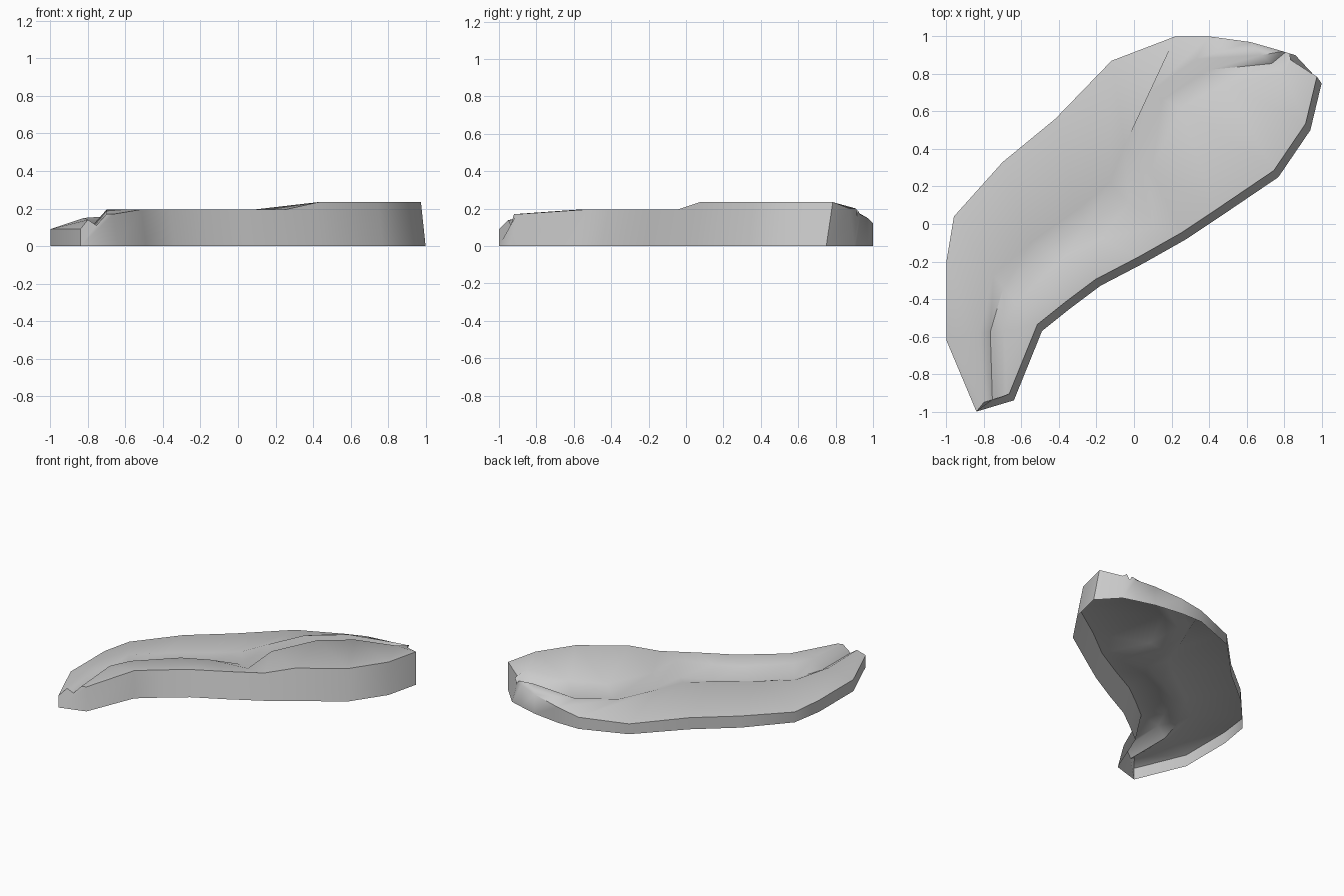
import bpy
import bmesh
from math import radians
from mathutils import Vector

old = bpy.data.objects.get("Cube")
if old:
    bpy.data.objects.remove(old, do_unlink=True)

# Single stone colour
stone = bpy.data.materials.new("light_grey")
stone.use_nodes = True
grey = (0.6, 0.6, 0.6, 1)
stone.diffuse_color = grey
stone.node_tree.nodes["Principled BSDF"].inputs["Base Color"].default_value = grey

# Cross sections from tail to head: plan positions of front foot, crest,
# ridge and back foot, then heights of rim, crest, ridge and back edge
stations = [
    ((-.64, -.94), (-.7, -.92), (-.8, -.95), (-.84, -1), .17, .17, .14, .09),
    ((-.49, -.57), (-.7, -.57), (-.82, -.58), (-1, -.62), .195, .195, .15, .09),
    ((-.34, -.45), (-.63, -.42), (-.75, -.27), (-1, -.2), .195, .195, .155, .09),
    ((-.18, -.33), (-.37, -.17), (-.55, -.1), (-.96, .04), .195, .195, .155, .08),
    ((.05, -.21), (-.18, -.08), (-.3, .08), (-.7, .33), .195, .195, .155, .09),
    ((.28, -.08), (.1, -.02), (-.13, .22), (-.42, .56), .195, .18, .155, .09),
    ((.46, .04), (.09, .28), (-.05, .42), (-.12, .87), .235, .195, .155, .08),
    ((.77, .25), (.25, .62), (.08, .7), (.22, 1), .235, .195, .155, .09),
    ((.94, .5), (.48, .75), (.33, .88), (.4, 1), .235, .21, .16, .12),
    ((1, .75), (.8, .8), (.68, .9), (.62, .97), .235, .23, .19, .15),
    ((.86, .9), (.83, .91), (.79, .92), (.76, .93), .2, .2, .19, .17),
]


def section(front, crest, ridge, back, z_rim, z_crest, z_ridge, z_back, lean):
    """Points from the front foot over the top to the back foot."""
    foot, heel = Vector((*front, 0)), Vector((*back, 0))
    rim = foot + Vector((-.025, lean, z_rim))
    top = Vector((*crest, z_crest))
    hump = Vector((*ridge, z_ridge))
    trough = top.lerp(hump, .55)
    trough.z = z_ridge - .03
    return [foot, rim, top, trough, hump, Vector((*back, z_back)), heel]


# Hollow slab lofted through the sections, left open underneath
bm = bmesh.new()
rows = []
for s in stations:
    lean = -.025 if s is stations[-1] else .035
    rows.append([bm.verts.new(p) for p in section(*s, lean)])
for a, b in zip(rows, rows[1:]):
    for k in range(len(a) - 1):
        bm.faces.new((a[k], b[k], b[k + 1], a[k + 1]))

# Tail and head end walls
bm.faces.new(rows[0])
bm.faces.new(rows[-1][::-1])
bmesh.ops.recalc_face_normals(bm, faces=bm.faces)
if sum(f.normal.z for f in bm.faces) < 0:
    bmesh.ops.reverse_faces(bm, faces=bm.faces)

mesh = bpy.data.meshes.new("slab")
bm.to_mesh(mesh)
bm.free()
mesh.materials.append(stone)
slab = bpy.data.objects.new("slab", mesh)
bpy.context.collection.objects.link(slab)

bpy.ops.object.select_all(action='DESELECT')
slab.select_set(True)
bpy.context.view_layer.objects.active = slab
bpy.ops.object.shade_smooth_by_angle(angle=radians(60))
